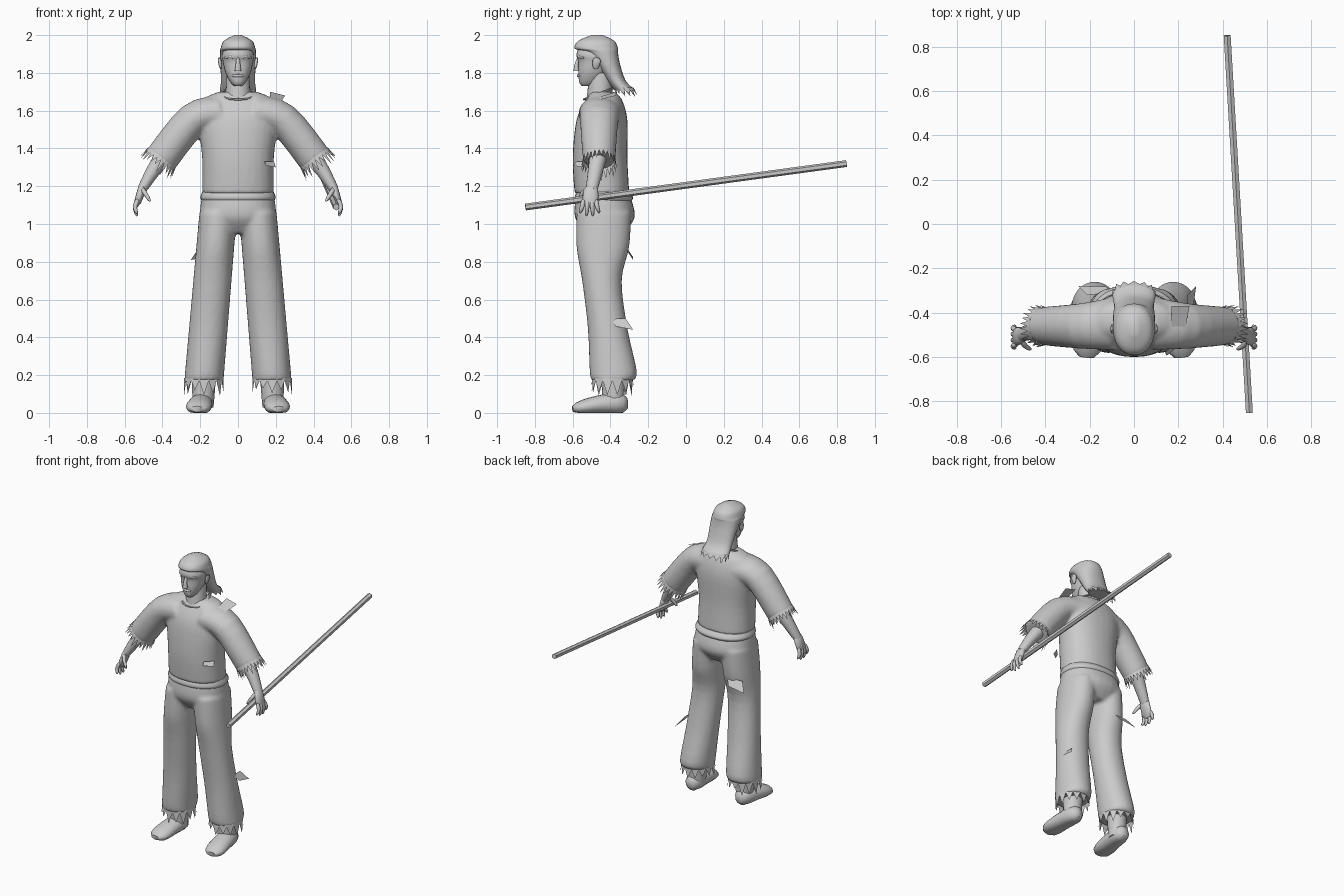
import bpy, bmesh, math, random
from mathutils import Vector

random.seed(4)
cube = bpy.data.objects.get("Cube")
if cube:
    bpy.data.objects.remove(cube)

grey = bpy.data.materials.new("plain grey")
grey.use_nodes = True
grey.diffuse_color = (0.6, 0.6, 0.6, 1)
grey.node_tree.nodes["Principled BSDF"].inputs["Base Color"].default_value = grey.diffuse_color


def finish(bm, name, angle=50):
    bmesh.ops.recalc_face_normals(bm, faces=bm.faces)
    mesh = bpy.data.meshes.new(name)
    bm.to_mesh(mesh)
    bm.free()
    mesh.materials.append(grey)
    obj = bpy.data.objects.new(name, mesh)
    bpy.context.collection.objects.link(obj)
    if angle:
        bpy.ops.object.select_all(action='DESELECT')
        obj.select_set(True)
        bpy.context.view_layer.objects.active = obj
        bpy.ops.object.shade_smooth_by_angle(angle=math.radians(angle))
    return obj


def smooth_rows(rows, steps=4):
    """Pass a smooth curve through a few key rows of any length."""
    rows = [Vector(r) for r in rows]
    ext = [rows[0]] + rows + [rows[-1]]
    result = []
    for a, b, c, d in zip(ext, ext[1:], ext[2:], ext[3:]):
        for k in range(steps):
            t = k / steps
            result.append(b + (c - a) * t / 2 + (a - b * 2.5 + c * 2 - d / 2) * t * t
                          + (b * 3 - c * 3 + d - a) * t * t * t / 2)
    return result + [rows[-1]]


def oval(z, x0, x1, front, back, power, n=28):
    ring = []
    for i in range(n):
        c, s = math.cos(math.tau * i / n), math.sin(math.tau * i / n)
        c = math.copysign(abs(c) ** power, c)
        s = math.copysign(abs(s) ** power, s)
        ring.append(Vector((x0 + x1 + c * (x1 - x0), front + back + s * (back - front), z * 2)) / 2)
    return ring


def body(*rows, power=0.9):
    """Key rows of height, half width, front and back."""
    return [oval(z, -w, w, f, b, power) for z, w, f, b in smooth_rows(rows)]


def limb(points, across, along=None, side=1, ref=(0, 1, 0), n=16, rounded=False):
    """Tapered rings along a path; each radius runs from start to end."""
    path = smooth_rows([(x * side, y, z) for x, y, z in points])
    along = along or across
    last = len(path) - 1
    rings = []
    for i, p in enumerate(path):
        t = i / last
        tangent = (path[min(i + 1, last)] - path[max(i - 1, 0)]).normalized()
        v = Vector(ref)
        v = (v - tangent * v.dot(tangent)).normalized()
        u = tangent.cross(v)
        cap = max(0.2, 1 - (2 * t - 1) ** 4) ** 0.5 if rounded else 1
        u *= cap * (across[0] + (across[1] - across[0]) * t)
        v *= cap * (along[0] + (along[1] - along[0]) * t)
        rings.append([p + v * math.cos(math.tau * k / n) + u * math.sin(math.tau * k / n)
                      for k in range(n)])
    return rings


def tube(name, *ring_sets, angle=50):
    """Bridge each set of rings into a closed tube."""
    bm = bmesh.new()
    for rings in ring_sets:
        loops = [[bm.verts.new(p) for p in r] for r in rings]
        for a, b in zip(loops, loops[1:]):
            for i in range(len(a)):
                bm.faces.new((a[i - 1], a[i], b[i], b[i - 1]))
        bm.faces.new(loops[0])
        bm.faces.new(loops[-1])
    return finish(bm, name, angle)


def fuse(obj):
    """Merge overlapping tubes into one smooth skin."""
    m = obj.modifiers.new("fuse", 'REMESH')
    m.mode, m.voxel_size, m.use_smooth_shade = 'VOXEL', 0.011, True
    m = obj.modifiers.new("soften", 'SMOOTH')
    m.factor, m.iterations = 0.5, 6


def fringe(name, ring, direction, length, flare):
    """Ragged torn points hanging from a ring."""
    bm = bmesh.new()
    mid = sum(ring, Vector()) / len(ring)
    d = Vector(direction).normalized()
    for i, p in enumerate(ring):
        q = ring[i - 1]
        c = (p + q) / 2
        tip = c + d * length * random.uniform(0.5, 1.1) + (c - mid).normalized() * flare
        hem = d * 0.015
        bm.faces.new([bm.verts.new(v) for v in (p - hem, q - hem, q, tip, p)])
    finish(bm, name, 0)


def flap(name, corner, edge, drop):
    """A torn scrap of cloth lifting away from its seam."""
    corner, edge, drop = Vector(corner), Vector(edge), Vector(drop)
    bm = bmesh.new()
    bm.faces.new([bm.verts.new(v) for v in
                  (corner, corner + edge, corner + edge + drop, corner + drop * 0.7)])
    finish(bm, name, 0)


# Tunic body and sleeves
cuffs = {s: limb([(.1, -.45, 1.59), (.24, -.46, 1.55), (.41, -.46, 1.34)],
                 (.09, .09), (.12, .085), s, n=24) for s in (1, -1)}
fuse(tube("tunic", body((1.16, .19, -.59, -.3), (1.35, .19, -.6, -.31), (1.55, .21, -.58, -.31),
                        (1.66, .18, -.53, -.34), (1.7, .1, -.5, -.38)), *cuffs.values()))


# Trousers, with the legs fused to the hips
def leg(s):
    keys = [(1.06, -.58, -.29), (.88, -.58, -.3), (.7, -.55, -.34), (.45, -.52, -.31),
            (.22, -.51, -.26), (.17, -.5, -.28)]
    return [oval(z, s * (.09 - .08 * z), s * (.3 - .09 * z), f, b, 0.95)
            for z, f, b in smooth_rows(keys)]


fuse(tube("trousers", body((1.16, .19, -.58, -.3), (1.04, .2, -.59, -.27), (.95, .15, -.53, -.33)),
          leg(1), leg(-1)))
tube("waistband", body((1.12, .19, -.58, -.29), (1.14, .2, -.59, -.28), (1.17, .19, -.58, -.3)))

# Collar seam
turns = [math.tau * i / 16 for i in range(17)]
tube("collar_seam", limb([(.09 * math.sin(a), -.46 - .08 * math.cos(a), 1.69 - .03 * math.cos(a))
                          for a in turns], (.006, .006), ref=(0, 0, 1), n=6))

# Neck and face
tube("neck", limb([(0, -.46, 1.63), (0, -.45, 1.8)], (.07, .06)))
tube("face", body((1.73, .02, -.55, -.49), (1.75, .04, -.565, -.46), (1.8, .066, -.57, -.42),
                  (1.86, .08, -.57, -.39), (1.9, .084, -.58, -.38), (1.97, .06, -.55, -.4)))
tube("nose", limb([(0, -.57, 1.88), (0, -.58, 1.84), (0, -.58, 1.81)], (.008, .018), (.006, .016)))
tube("lips", limb([(-.03, -.56, 1.785), (0, -.57, 1.785), (.03, -.56, 1.785)],
                  (.008, .008), rounded=True))

# Hair cap and long back hair
hair = body((2, .02, -.5, -.44), (1.97, .075, -.57, -.38), (1.93, .092, -.59, -.36),
            (1.91, .095, -.54, -.36), (1.85, .094, -.48, -.35), (1.76, .09, -.42, -.32),
            (1.71, .096, -.38, -.27))
tube("hair", hair)
fringe("hair_tips", hair[-1][::2], (0, .5, -1), .04, .005)

for s, side in ((1, "left"), (-1, "right")):
    # Ear and brow
    tube(side + "_ear", limb([(.1, -.47, 1.88), (.09, -.48, 1.82)], (.01, .008), (.025, .015),
                             s, rounded=True))
    tube(side + "_brow", limb([(.01, -.57, 1.88), (.04, -.565, 1.885), (.07, -.54, 1.88)],
                              (.008, .006), side=s, rounded=True))

    # Forearm, palm and digits
    tube(side + "_forearm", limb([(.38, -.46, 1.38), (.45, -.48, 1.28), (.51, -.5, 1.18)],
                                 (.05, .024), (.05, .03), s))
    tube(side + "_palm", limb([(.5, -.5, 1.21), (.54, -.51, 1.09)], (.026, .016), (.036, .046),
                              s, rounded=True))
    digits = [[(.51, -.52, 1.19), (.49, -.55, 1.16), (.465, -.565, 1.12)]]
    for spread in (-1.5, -.5, .5, 1.5):
        y, tip = -.51 + .022 * spread, 1.04 + .008 * spread ** 2
        digits.append([(.53, y, 1.13), (.545, y + .005 * spread, 1.09),
                       (.535, y + .012 * spread, tip)])
    tube(side + "_fingers", *[limb(d, (.014, .009), side=s, n=8, rounded=True) for d in digits])

    # Ankle and flat-soled shoe
    tube(side + "_ankle", limb([(.185, -.385, .03), (.18, -.385, .2)], (.055, .065), side=s))
    shoe = limb([(.185, -.31, .05), (.2, -.45, .045), (.215, -.6, .02)], (.065, .035), (.055, .075),
                s, ref=(1, 0, 0), rounded=True)
    tube(side + "_shoe", [[Vector((p.x, p.y, max(p.z, 0))) for p in ring] for ring in shoe])

    # Torn sleeve and trouser ends
    fringe(side + "_sleeve_tatters", cuffs[s][-1], (s * .5, 0, -.8), .065, .012)
    fringe(side + "_trouser_tatters", leg(s)[-1][::2], (0, 0, -1), .075, .006)

# Torn cloth flaps
flap("shoulder_flap", (.17, -.5, 1.66), (0, .13, .04), (.08, 0, -.02))
flap("waist_flap", (.14, -.58, 1.33), (.05, .05, 0), (.01, -.02, -.03))
flap("left_leg_flap", (.24, -.4, .5), (0, .08, 0), (.04, .04, -.06))
flap("right_leg_flap", (-.1, -.31, .87), (-.11, -.01, 0), (-.04, .04, -.06))

# Six-sided staff
tube("staff", limb([(.52, -.85, 1.09), (.42, .85, 1.32)], (.018, .018), ref=(0, 0, 1), n=6), angle=0)
